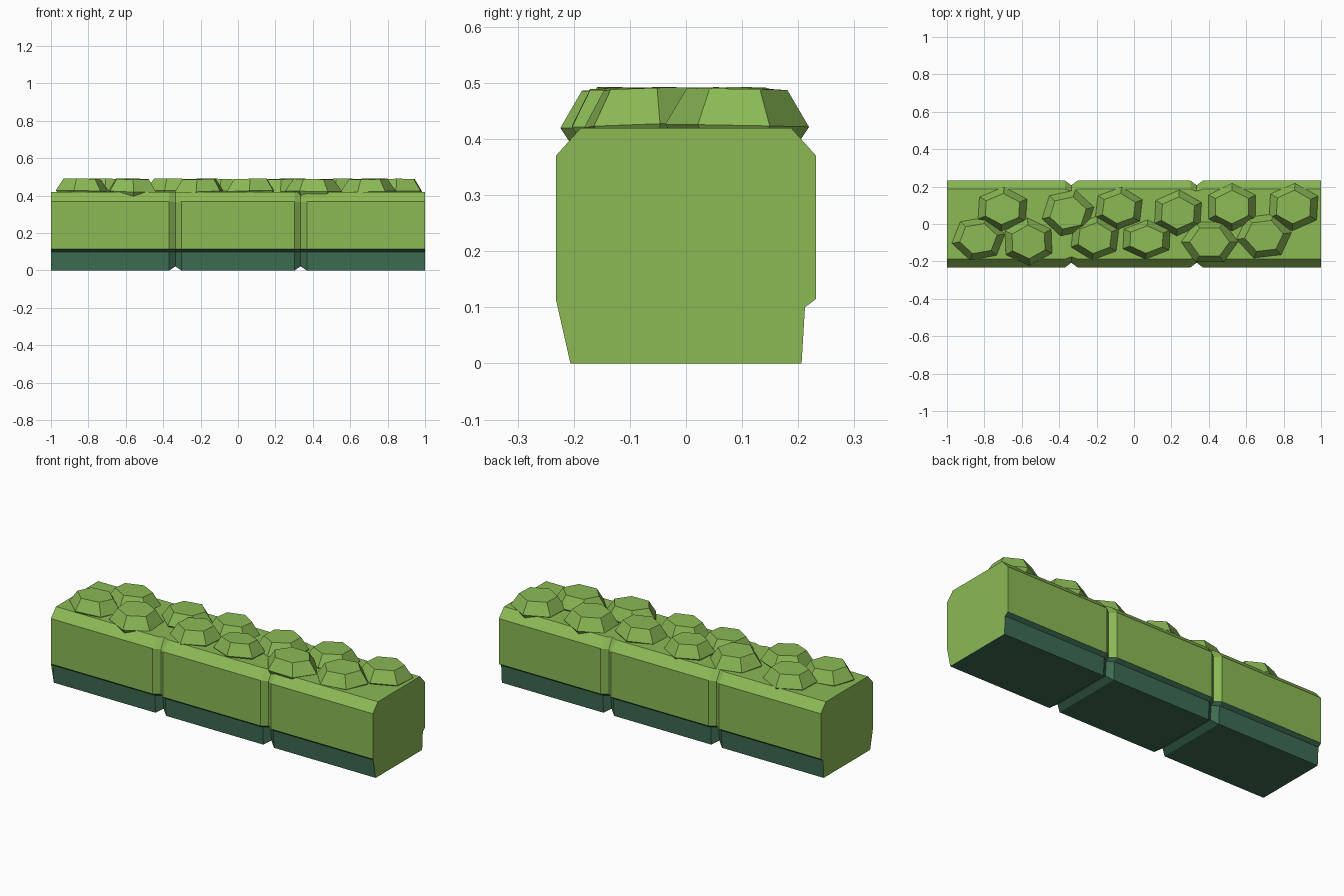
import bpy, bmesh, math, random

if "Cube" in bpy.data.objects:
    bpy.data.objects.remove(bpy.data.objects["Cube"])

random.seed(4)


def material(name, rgb):
    m = bpy.data.materials.new(name)
    m.diffuse_color = (*rgb, 1)
    m.use_nodes = True
    m.node_tree.nodes["Principled BSDF"].inputs["Base Color"].default_value = m.diffuse_color
    return m


LEAF = material("leaf green", (0.258, 0.491, 0.091))
TEAL = material("dark teal", (0.048, 0.153, 0.087))


def make_object(name, bm, mats):
    me = bpy.data.meshes.new(name)
    bm.to_mesh(me)
    bm.free()
    for m in mats:
        me.materials.append(m)
    ob = bpy.data.objects.new(name, me)
    bpy.context.collection.objects.link(ob)
    return ob


def bridge(bm, a, b):
    n = len(a)
    return [bm.faces.new((a[i], a[(i + 1) % n], b[(i + 1) % n], b[i])) for i in range(n)]


# Hedge body: half profiles (y, z), mirrored, for the full section and the groove section
FULL = [(0.206, 0), (0.212, 0.10), (0.232, 0.115), (0.232, 0.37), (0.187, 0.42)]
GROOVE = [(0.182, 0.022), (0.188, 0.10), (0.207, 0.115), (0.207, 0.365), (0.175, 0.42)]


def section(bm, half, x):
    loop = half + [(-y, z) for y, z in reversed(half)]
    return [bm.verts.new((x, y, z)) for y, z in loop]


bm = bmesh.new()
stations = [(-1, FULL)]
for gx in (-0.335, 0.335):
    stations += [(gx - 0.033, FULL), (gx, GROOVE), (gx + 0.033, FULL)]
stations.append((1, FULL))
rings = [section(bm, half, x) for x, half in stations]
for a, b in zip(rings, rings[1:]):
    for i, f in enumerate(bridge(bm, a, b)):
        # plinth sides, its overhang and the underside are teal
        f.material_index = 1 if i in (0, 1, 7, 8, 9) else 0
# End caps, running straight past the overhang on the front side
for ring in (rings[0], rings[-1]):
    bm.faces.new([v for i, v in enumerate(ring) if i != 8])
bmesh.ops.recalc_face_normals(bm, faces=bm.faces)
make_object("hedge_body", bm, (LEAF, TEAL))

# Leaf clumps: centre x, y, half width x, half width y, turn in degrees
CLUMPS = [
    (-0.703, 0.080, 0.131, 0.118, 27), (-0.353, 0.059, 0.139, 0.123, 14),
    (-0.081, 0.083, 0.126, 0.115, 24), (0.235, 0.059, 0.126, 0.123, 27),
    (0.524, 0.091, 0.126, 0.128, 30), (0.853, 0.091, 0.131, 0.128, 27),
    (-0.832, -0.078, 0.142, 0.115, 12), (-0.564, -0.096, 0.126, 0.128, 32),
    (-0.209, -0.075, 0.128, 0.118, 24), (0.067, -0.083, 0.126, 0.105, 28),
    (0.404, -0.096, 0.152, 0.107, 0), (0.695, -0.064, 0.147, 0.118, 8),
]
# (height, scale) of the clump rings, bottom to top
RINGS = [(0.385, 0.8), (0.424, 1.0), (0.489, 0.70)]

for k, (cx, cy, hx, hy, turn) in enumerate(CLUMPS):
    pts = [(math.cos(t), math.sin(t)) for t in
           (math.radians(turn + 60 * i) for i in range(6))]
    mx, my = max(p[0] for p in pts), max(p[1] for p in pts)
    tx, ty = random.uniform(-0.04, 0.04), random.uniform(-0.04, 0.04)
    bm = bmesh.new()
    loops = []
    for z, s in RINGS:
        loop = []
        for px, py in pts:
            dx, dy = px / mx * hx * s, py / my * hy * s
            loop.append(bm.verts.new((cx + dx, cy + dy, z + tx * dx + ty * dy)))
        loops.append(loop)
    for a, b in zip(loops, loops[1:]):
        bridge(bm, a, b)
    bm.faces.new(loops[0])
    bm.faces.new(loops[-1])
    bmesh.ops.recalc_face_normals(bm, faces=bm.faces)
    make_object(f"leaf_clump_{k + 1}", bm, (LEAF,))
